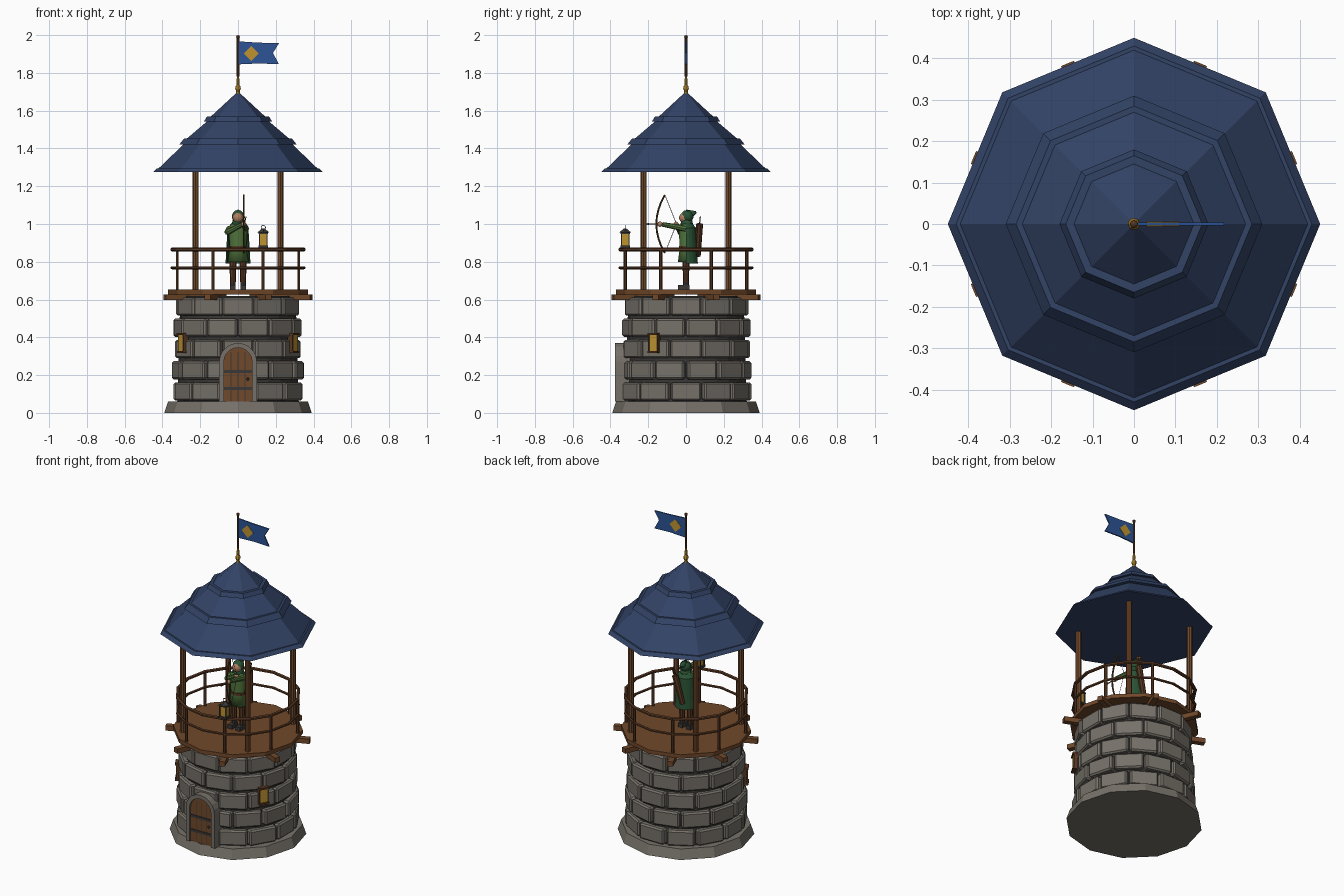
import bpy, bmesh, math, random
from mathutils import Vector, Matrix

if "Cube" in bpy.data.objects:
    bpy.data.objects.remove(bpy.data.objects["Cube"])

random.seed(4)
TAU = math.tau


def material(name, r, g, b):
    lin = [((c / 255 + 0.055) / 1.055) ** 2.4 for c in (r, g, b)]
    m = bpy.data.materials.new(name)
    m.diffuse_color = (*lin, 1)
    m.use_nodes = True
    m.node_tree.nodes["Principled BSDF"].inputs["Base Color"].default_value = m.diffuse_color
    return m


NAVY = material("navy shingle", 50, 67, 102)
BLUE = material("banner blue", 44, 84, 150)
GOLD = material("gold", 190, 148, 48)
STONE = material("stone", 118, 113, 105)
DARK = material("dark iron", 58, 56, 54)
WOOD = material("wood", 112, 72, 42)
RAIL = material("dark wood", 88, 56, 34)
GREEN = material("tunic green", 78, 112, 58)
CLOAK = material("cloak green", 42, 82, 52)
SKIN = material("skin", 176, 128, 96)


def finish(name, bm, mat, smooth=False):
    bmesh.ops.recalc_face_normals(bm, faces=bm.faces)
    me = bpy.data.meshes.new(name)
    bm.to_mesh(me)
    bm.free()
    me.materials.append(mat)
    ob = bpy.data.objects.new(name, me)
    bpy.context.collection.objects.link(ob)
    if smooth:
        for p in me.polygons:
            p.use_smooth = True
    return ob


def polar(r, deg, z):
    a = math.radians(deg)
    return Vector((r * math.cos(a), r * math.sin(a), z))


def add_box(bm, loc, size, deg=0):
    m = Matrix.Translation(loc) @ Matrix.Rotation(math.radians(deg), 4, 'Z') @ Matrix.Diagonal((*size, 1))
    bmesh.ops.create_cube(bm, size=1, matrix=m)


def add_rod(bm, p, q, r, r2=None, n=8):
    p, q = Vector(p), Vector(q)
    d = q - p
    m = Matrix.Translation((p + q) / 2) @ d.to_track_quat('Z', 'Y').to_matrix().to_4x4()
    bmesh.ops.create_cone(bm, cap_ends=True, segments=n, radius1=r,
                          radius2=r if r2 is None else r2, depth=d.length, matrix=m)


def add_ball(bm, loc, r, scale=(1, 1, 1)):
    m = Matrix.Translation(loc) @ Matrix.Diagonal((*scale, 1))
    bmesh.ops.create_uvsphere(bm, u_segments=10, v_segments=7, radius=r, matrix=m)


def add_lathe(bm, profile, n, scale=(1, 1), loc=(0, 0), arc=TAU):
    full = arc == TAU
    rings = [[bm.verts.new((loc[0] + r * scale[0] * math.cos(i * arc / n),
                            loc[1] + r * scale[1] * math.sin(i * arc / n), z))
              for i in range(n if full else n + 1)] for r, z in profile]
    for a, b in zip(rings, rings[1:]):
        for i in range(n):
            j = (i + 1) % len(a)
            bm.faces.new((a[i], a[j], b[j], b[i]))
    if full:
        bm.faces.new(rings[0][::-1])
        bm.faces.new(rings[-1])


def add_prism(bm, outline, y0, y1):
    a, b = ([bm.verts.new((x, y, z)) for x, z in outline] for y in (y0, y1))
    bm.faces.new(a)
    bm.faces.new(b[::-1])
    for i in range(len(a)):
        j = (i + 1) % len(a)
        bm.faces.new((a[i], b[i], b[j], a[j]))


def make(name, mat, adder, *args, smooth=False, **kw):
    bm = bmesh.new()
    adder(bm, *args, **kw)
    return finish(name, bm, mat, smooth)


# Plinth and mortar core
make("plinth", STONE, add_lathe, [(0.39, 0), (0.37, 0.06)], 12)
make("wall_core", DARK, add_lathe, [(0.322, 0.05), (0.305, 0.62)], 24)

# Five staggered courses of chamfered blocks
bm = bmesh.new()
for row in range(5):
    z = 0.113 + row * 0.1125
    for i in range(12):
        deg = i * 30 + 15 * (row % 2)
        r = 0.343 - 0.004 * row + random.uniform(-0.004, 0.004)
        add_box(bm, polar(r - 0.03, deg, z), (0.06, random.uniform(0.158, 0.17), 0.096), deg)
bmesh.ops.bevel(bm, geom=bm.edges[:], offset=0.009, segments=1, affect='EDGES')
finish("wall_blocks", bm, STONE)


# Arched door with surround and straps
def arch(hw, spring, z0=0.06, n=10):
    return ([(hw, z0)] + [(hw * math.cos(math.pi * i / n), spring + hw * math.sin(math.pi * i / n))
                          for i in range(n + 1)] + [(-hw, z0)])


make("door", WOOD, add_prism, arch(0.077, 0.272), -0.362, -0.30)
make("door_surround", STONE, add_prism, arch(0.1, 0.27) + arch(0.075, 0.27)[::-1], -0.375, -0.29)
bm = bmesh.new()
for z in (0.13, 0.22):
    add_box(bm, (0, -0.362, z), (0.15, 0.008, 0.016))
for x in (-0.037, 0, 0.037):
    add_box(bm, (x, -0.3615, 0.19), (0.003, 0.003, 0.26))
add_ball(bm, (0.052, -0.366, 0.18), 0.008)
finish("door_straps", bm, DARK)

# Two lit windows
panes, frames = bmesh.new(), bmesh.new()
for deg in (-30, -150):
    add_box(panes, polar(0.335, deg, 0.37), (0.03, 0.044, 0.09), deg)
    for z in (0.322, 0.418):
        add_box(frames, polar(0.338, deg, z), (0.04, 0.06, 0.012), deg)
    for d in (-4.4, 4.4):
        add_box(frames, polar(0.336, deg + d, 0.37), (0.032, 0.007, 0.09), deg)
finish("window_panes", panes, GOLD)
finish("window_frames", frames, RAIL)

# Deck on radial joists
make("deck", WOOD, add_lathe, [(0.37, 0.628), (0.37, 0.652)], 12)
bm = bmesh.new()
for i in range(8):
    deg = 22.5 + 45 * i
    add_box(bm, polar(0.31, deg, 0.613), (0.22, 0.034, 0.03), deg)
finish("joists", bm, WOOD)

# Railing posts and two rails
bm = bmesh.new()
for i in range(8):
    deg = 22.5 + 45 * i
    add_rod(bm, polar(0.348, deg, 0.65), polar(0.348, deg, 0.87), 0.009, n=6)
for z, r in ((0.865, 0.010), (0.768, 0.008)):
    for i in range(16):
        add_rod(bm, polar(0.35, i * 22.5 - 0.6, z), polar(0.35, i * 22.5 + 23.1, z), r, n=6)
finish("railing", bm, RAIL)

# Roof posts
bm = bmesh.new()
for i in range(4):
    add_rod(bm, polar(0.318, 45 + 90 * i, 0.64), polar(0.318, 45 + 90 * i, 1.3), 0.017)
finish("roof_posts", bm, WOOD)

# Three-tier eight-sided roof
make("roof", NAVY, add_lathe,
     [(0.45, 1.275), (0.43, 1.295), (0.42, 1.295), (0.29, 1.42), (0.31, 1.422), (0.285, 1.453),
      (0.27, 1.453), (0.165, 1.542), (0.18, 1.543), (0.165, 1.568), (0.145, 1.568), (0.002, 1.70)], 8)

# Finial, pole and swallowtail banner
make("finial", GOLD, add_lathe, [(0.012, 1.69), (0.009, 1.702), (0.015, 1.715), (0.013, 1.728),
                                 (0.007, 1.737), (0.009, 1.75), (0.004, 1.79)], 8)
bm = bmesh.new()
add_rod(bm, (0, 0, 1.78), (0, 0, 1.99), 0.007)
add_ball(bm, (0, 0, 1.99), 0.010)
finish("flag_pole", bm, RAIL)
make("flag", BLUE, add_prism, [(0, 1.845), (0, 1.967), (0.11, 1.96), (0.217, 1.957), (0.185, 1.905),
                               (0.217, 1.846), (0.11, 1.85)], -0.004, 0.004)
make("flag_diamond", GOLD, add_prism, [(0.03, 1.903), (0.07, 1.943), (0.11, 1.903), (0.07, 1.863)], -0.006, 0.006)

# Lantern on the railing
lx, ly = 0.134, -0.322
make("lantern_glass", GOLD, add_box, (lx, ly, 0.917), (0.036, 0.036, 0.065))
bm = bmesh.new()
add_box(bm, (lx, ly, 0.88), (0.052, 0.052, 0.012))
add_box(bm, (lx, ly, 0.952), (0.05, 0.05, 0.008))
add_rod(bm, (lx, ly, 0.955), (lx, ly, 0.975), 0.032, 0.008, n=4)
for sx in (-0.02, 0.02):
    for sy in (-0.02, 0.02):
        add_box(bm, (lx + sx, ly + sy, 0.917), (0.006, 0.006, 0.075))
ring = [Vector((lx + 0.012 * math.cos(i * TAU / 8), ly, 0.981 + 0.012 * math.sin(i * TAU / 8))) for i in range(9)]
for a, b in zip(ring, ring[1:]):
    add_rod(bm, a, b, 0.002, n=5)
finish("lantern_frame", bm, DARK)

# Archer: boots, legs, tunic, cloak
boots, legs = bmesh.new(), bmesh.new()
for x in (-0.027, 0.027):
    add_box(boots, (x, -0.012, 0.664), (0.03, 0.06, 0.026))
    add_rod(boots, (x, 0, 0.66), (x, 0, 0.70), 0.015)
    add_rod(legs, (x, 0, 0.69), (x, 0, 0.83), 0.015, 0.02)
finish("archer_boots", boots, DARK)
finish("archer_legs", legs, RAIL)
make("archer_tunic", GREEN, add_lathe, [(0.056, 0.80), (0.043, 0.875), (0.05, 0.96), (0.045, 0.99), (0.02, 1.01)],
     10, scale=(1, 0.8), smooth=True)
make("archer_belt", RAIL, add_lathe, [(0.046, 0.868), (0.046, 0.884)], 10, scale=(1, 0.82))
cloak = make("archer_cloak", CLOAK, add_lathe, [(0.066, 0.79), (0.06, 0.9), (0.055, 0.98), (0.025, 1.015)],
             10, scale=(1, 0.95), arc=math.pi)
cloak.modifiers.new("thickness", 'SOLIDIFY').thickness = 0.006

# Archer: head, hood, arms
make("archer_head", SKIN, add_ball, (0, -0.008, 1.033), 0.029, smooth=True)
bm = bmesh.new()
add_ball(bm, (0, 0.006, 1.040), 0.034)
add_rod(bm, (0, 0.01, 1.05), (0, 0.055, 1.062), 0.027, 0.006)
add_rod(bm, (0, 0.004, 0.99), (0, 0.004, 1.02), 0.036, 0.028)
finish("archer_hood", bm, CLOAK, True)
bm = bmesh.new()
add_rod(bm, (0.042, 0, 0.975), (0.032, -0.125, 0.998), 0.017, 0.012)
add_rod(bm, (-0.045, 0, 0.975), (-0.058, -0.03, 0.955), 0.017, 0.015)
add_rod(bm, (-0.058, -0.03, 0.955), (0.02, -0.05, 0.997), 0.015, 0.012)
finish("archer_arms", bm, GREEN)
bm = bmesh.new()
add_ball(bm, (0.03, -0.138, 0.999), 0.014)
add_ball(bm, (0.026, -0.052, 0.999), 0.013)
finish("archer_hands", bm, SKIN, True)

# Bow, string, arrow, quiver
bm = bmesh.new()
limb = [Vector((0.03, -0.157 + 0.045 * (t / 4) ** 2, 1.0 + 0.0385 * t)) for t in range(-4, 5)]
for a, b in zip(limb, limb[1:]):
    add_rod(bm, a, b, 0.005, n=6)
add_rod(bm, (0.03, -0.2, 1.0), (0.03, -0.05, 1.0), 0.003, n=5)
finish("bow_and_arrow", bm, RAIL)
bm = bmesh.new()
for tip in (limb[0], limb[-1]):
    add_rod(bm, tip, (0.03, -0.05, 1.0), 0.0015, n=4)
add_rod(bm, (0.03, -0.218, 1.0), (0.03, -0.195, 1.0), 0.0005, 0.006, n=4)
finish("bow_string", bm, DARK)
bm = bmesh.new()
add_rod(bm, (-0.02, 0.062, 0.83), (0.025, 0.072, 1.0), 0.016, 0.019)
for dx in (-0.008, 0, 0.008):
    add_rod(bm, (0.02 + dx, 0.07, 0.98), (0.035 + dx, 0.076, 1.04), 0.003, n=5)
finish("quiver", bm, RAIL)
